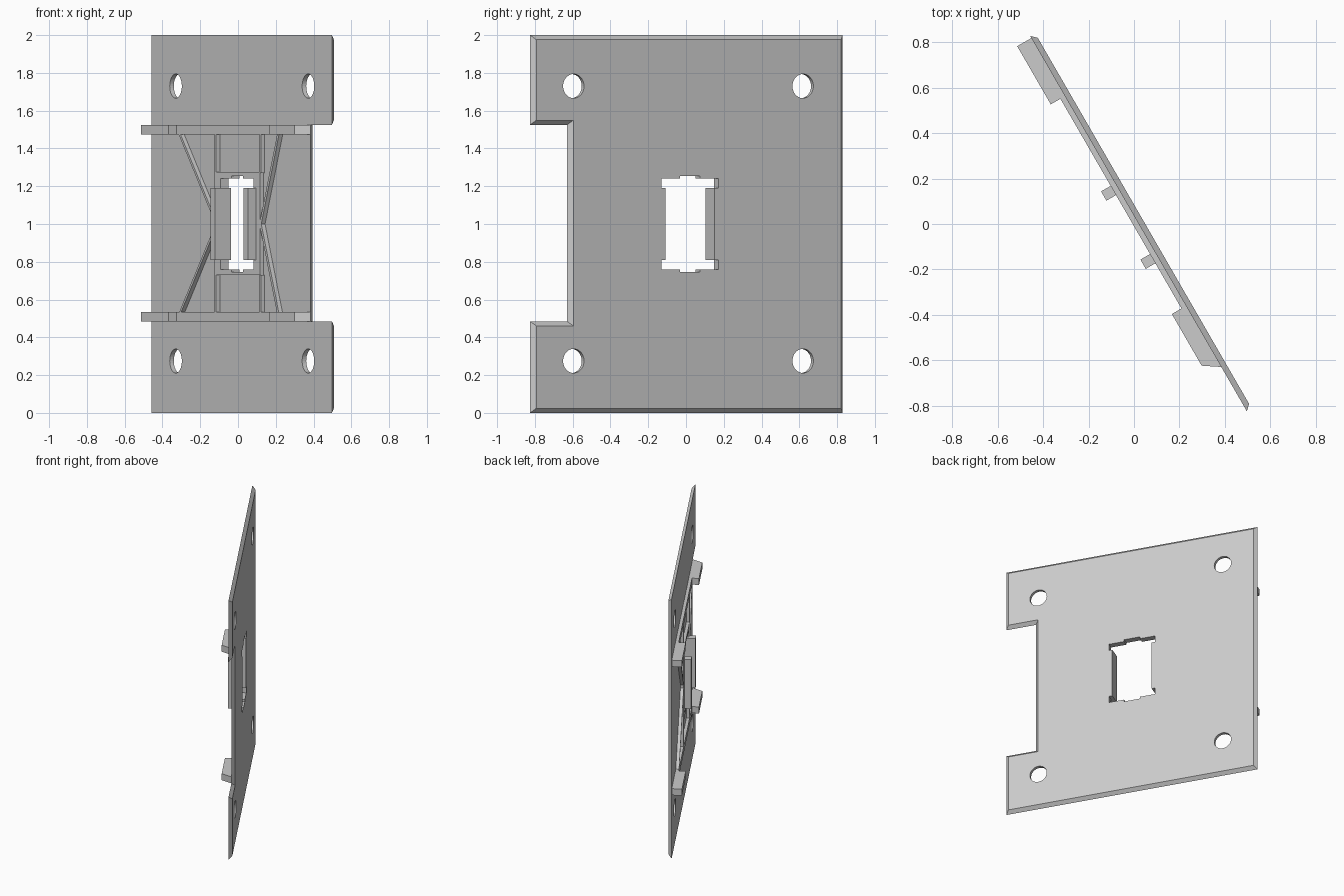
import bpy
import bmesh
import math

cube = bpy.data.objects.get("Cube")
if cube:
    bpy.data.objects.remove(cube, do_unlink=True)

gray = bpy.data.materials.new("plain gray")
gray.use_nodes = True
gray.diffuse_color = (0.6, 0.6, 0.6, 1)
gray.node_tree.nodes["Principled BSDF"].inputs["Base Color"].default_value = (0.6, 0.6, 0.6, 1)

# Local axes: x runs along the plate, y is depth towards the ribbed side
TURN = math.radians(120)
OUTER, INNER, RIB_TOP, CLIP_TOP = -0.043, -0.018, 0.005, 0.054


def loft(name, first, second):
    """Solid between two matching loops of points."""
    bm = bmesh.new()
    a = [bm.verts.new(p) for p in first]
    b = [bm.verts.new(p) for p in second]
    bm.faces.new(a)
    bm.faces.new(b[::-1])
    for i in range(len(a)):
        j = (i + 1) % len(a)
        bm.faces.new((a[j], a[i], b[i], b[j]))
    bmesh.ops.recalc_face_normals(bm, faces=bm.faces)
    mesh = bpy.data.meshes.new(name)
    bm.to_mesh(mesh)
    bm.free()
    mesh.materials.append(gray)
    ob = bpy.data.objects.new(name, mesh)
    ob.rotation_euler.z = TURN
    bpy.context.collection.objects.link(ob)
    return ob


def wall_prism(name, outline, d0, d1):
    """Outline in (along, height), extruded through depth."""
    return loft(name, [(u, d0, z) for u, z in outline], [(u, d1, z) for u, z in outline])


def flat_prism(name, outline, z0, z1):
    """Outline in (along, depth), extruded upwards."""
    return loft(name, [(u, d, z0) for u, d in outline], [(u, d, z1) for u, d in outline])


def rect(u0, u1, z0, z1):
    return [(u0, z0), (u1, z0), (u1, z1), (u0, z1)]


def cut(target, cutter):
    mod = target.modifiers.new("cut", "BOOLEAN")
    mod.operation = "DIFFERENCE"
    mod.solver = "EXACT"
    mod.object = cutter
    bpy.context.view_layer.objects.active = target
    bpy.ops.object.modifier_apply(modifier=mod.name)


# Notched plate with edges chamfered towards the outer face
L, R, N, LOW, HIGH, C = -0.964, 0.947, -0.738, 0.485, 1.525, 0.024
back = [(L, 0), (R, 0), (R, 2), (L, 2), (L, HIGH), (N, HIGH), (N, LOW), (L, LOW)]
z_shift = {0: C, 2: -C, HIGH: C, LOW: -C}
face = [(u + (C if u < 0 else -C), z + z_shift[z]) for u, z in back]
plate = loft("plate", [(u, INNER, z) for u, z in back], [(u, OUTER, z) for u, z in face])

# Frame around the central opening
frame = wall_prism("opening_frame", rect(-0.24, 0.24, 0.73, 1.275), INNER, RIB_TOP)

# Stepped central opening, mirrored from one quarter
quarter = [(0.15, 0.19), (0.175, 0.19), (0.175, 0.24), (0.06, 0.24), (0.06, 0.255)]
opening = [(u, 1 + z) for u, z in quarter]
opening += [(-u, 1 + z) for u, z in quarter[::-1]]
opening += [(-u, 1 - z) for u, z in quarter]
opening += [(u, 1 - z) for u, z in quarter[::-1]]
cutters = [wall_prism("opening_cutter", opening, -0.2, 0.2)]

# Four round bolt holes
for u in (-0.712, 0.69):
    for z in (0.275, 1.73):
        ring = [(u + 0.064 * math.cos(k * math.tau / 40), z + 0.064 * math.sin(k * math.tau / 40))
                for k in range(40)]
        cutters.append(wall_prism("bolt_hole_cutter", ring, -0.2, 0.2))

cut(frame, cutters[0])
for c in cutters:
    cut(plate, c)
for c in cutters:
    bpy.data.objects.remove(c, do_unlink=True)

# Clip walls on both sides of the opening
for side, s in (("back", 1), ("front", -1)):
    wall_prism(side + "_clip", rect(s * 0.15, s * 0.197, 0.81, 1.19), RIB_TOP, CLIP_TOP)

# Rails with a raised block near each end; the front end is slanted
rail = [(-0.738, INNER), (-0.69, CLIP_TOP), (-0.427, CLIP_TOP), (-0.427, RIB_TOP),
        (0.64, RIB_TOP), (0.64, CLIP_TOP), (0.936, CLIP_TOP), (0.936, INNER)]
for level, z in (("lower", LOW), ("upper", HIGH - 0.05)):
    flat_prism(level + "_rail", rail, z, z + 0.05)

# Upright and diagonal ribs joining the frame to the rails
for level, s in (("lower", -1), ("upper", 1)):
    for side, near, foot, far in (("back", 0.222, 0.22, 0.615), ("front", -0.252, -0.245, -0.435)):
        z0, z1 = 1 + s * 0.27, 1 + s * 0.48
        wall_prism(f"{level}_{side}_upright_rib", rect(near, near + 0.016, z0, z1), INNER, RIB_TOP)
        strip = [(foot - 0.01, 1), (foot + 0.01, 1), (far + 0.01, z1), (far - 0.01, z1)]
        wall_prism(f"{level}_{side}_diagonal_rib", strip, INNER, RIB_TOP)
